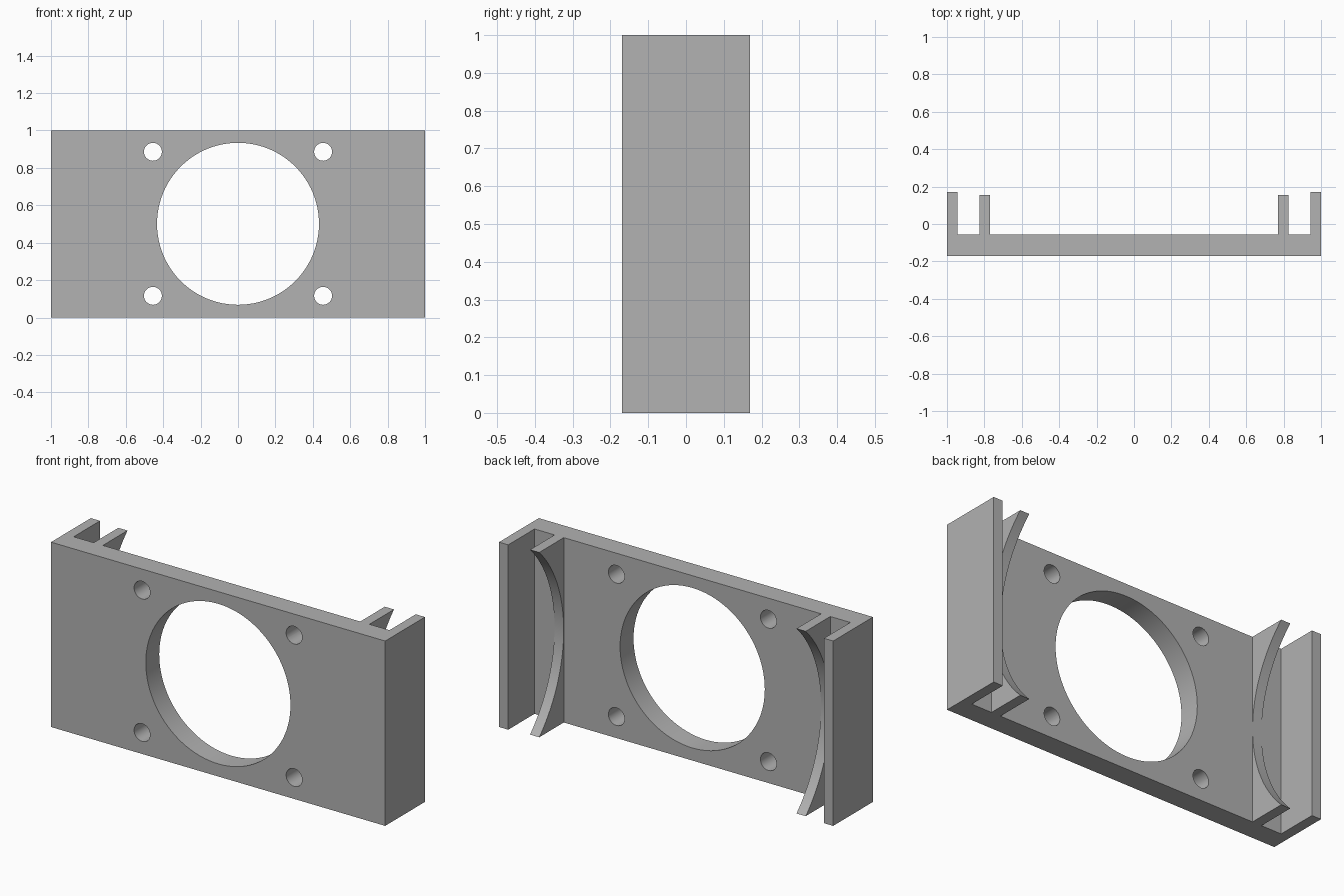
import bpy, bmesh, math
from mathutils import Vector

cube = bpy.data.objects.get("Cube")
if cube:
    bpy.data.objects.remove(cube, do_unlink=True)

grey = bpy.data.materials.new("plain_grey")
grey.use_nodes = True
colour = (0.445, 0.445, 0.445, 1)
grey.diffuse_color = colour
grey.node_tree.nodes["Principled BSDF"].inputs["Base Color"].default_value = colour

BACK, FRONT = -0.055, -0.17      # faces of the plate
WALL, RIB = 0.17, 0.155          # depth reached by walls and ribs
THICK = 0.055


def prism(name, points, direction):
    """Extrude a closed outline of 3D points along a direction."""
    bm = bmesh.new()
    face = bm.faces.new([bm.verts.new(p) for p in points])
    solid = bmesh.ops.extrude_face_region(bm, geom=[face])
    moved = [v for v in solid["geom"] if isinstance(v, bmesh.types.BMVert)]
    bmesh.ops.translate(bm, vec=Vector(direction), verts=moved)
    bmesh.ops.recalc_face_normals(bm, faces=bm.faces)
    mesh = bpy.data.meshes.new(name)
    bm.to_mesh(mesh)
    bm.free()
    mesh.materials.append(grey)
    obj = bpy.data.objects.new(name, mesh)
    bpy.context.collection.objects.link(obj)
    return obj


def activate(obj):
    bpy.ops.object.select_all(action="DESELECT")
    obj.select_set(True)
    bpy.context.view_layer.objects.active = obj


def drill(target, x, z, radius, sides):
    """Cut a round hole through the plate from front to back."""
    ring = [(x + radius * math.cos(a), -0.5, z + radius * math.sin(a))
            for a in (math.tau * i / sides for i in range(sides))]
    cutter = prism("hole_cutter", ring, (0, 1, 0))
    cutter.hide_render = True
    mod = target.modifiers.new("hole", "BOOLEAN")
    mod.operation = "DIFFERENCE"
    mod.solver = "EXACT"
    mod.object = cutter
    activate(target)
    bpy.ops.object.modifier_apply(modifier=mod.name)
    bpy.data.objects.remove(cutter, do_unlink=True)


# Plate with its two outer side walls, as one channel profile
inner = 1 - THICK
half = [(inner, BACK), (inner, WALL), (1, WALL), (1, FRONT)]
outline = half + [(-x, y) for x, y in reversed(half)]
frame = prism("plate_with_side_walls", [(x, y, 0) for x, y in outline], (0, 0, 1))

# Large opening and four screw holes
drill(frame, 0, 0.501, 0.433, 96)
for x in (-0.455, 0.455):
    for z in (0.116, 0.886):
        drill(frame, x, z, 0.048, 32)

# Inner ribs with a concave arc along the back edge
low = BACK + 0.001
sag = RIB - low
radius = (0.25 + sag ** 2) / (2 * sag)
reach = math.asin(0.5 / radius)
STEPS = 48
angles = [reach * (1 - 2 * i / STEPS) for i in range(STEPS + 1)]
arc = [(low + radius * (1 - math.cos(a)), 0.5 + radius * math.sin(a)) for a in angles]
rib_outline = [(BACK, 0), (BACK, 1)] + arc
ribs = []
for name, x in (("left_rib", 0.77), ("right_rib", -0.77 - THICK)):
    ribs.append(prism(name, [(x, y, z) for y, z in rib_outline], (THICK, 0, 0)))

for obj in [frame] + ribs:
    activate(obj)
    bpy.ops.object.shade_smooth_by_angle(angle=math.radians(30))
